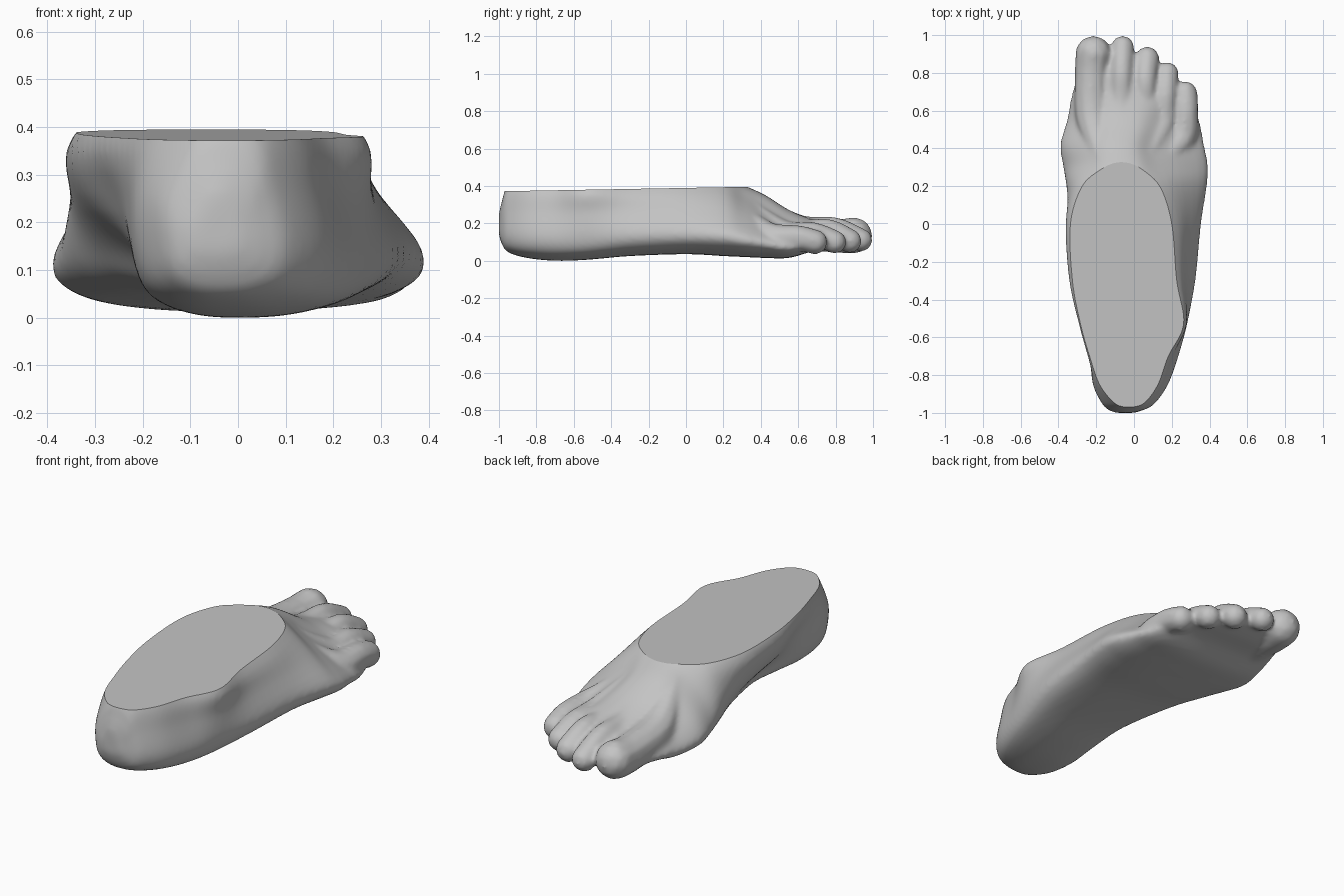
import bpy, bmesh
from mathutils import Vector, Matrix

cube = bpy.data.objects.get("Cube")
if cube:
    bpy.data.objects.remove(cube)

# Body stations: y, top left, mid left, low left, low right, top right, sole, shoulder, crown
STATIONS = [
    (-1.0, -.07, -.09, -.09, .0, -.02, .14, .22, .25),
    (-.985, -.1, -.13, -.13, .05, .03, .09, .27, .31),
    (-.95, -.11, -.165, -.165, .11, .06, .045, .36, .41),
    (-.85, -.18, -.215, -.21, .18, .125, .015, .38, .5),
    (-.7, -.235, -.235, -.22, .235, .18, .0, .38, .5),
    (-.53, -.285, -.26, -.21, .28, .265, .005, .38, .5),
    (-.3, -.33, -.32, -.22, .325, .23, .025, .38, .5),
    (0, -.345, -.35, -.29, .355, .21, .035, .38, .5),
    (.2, -.29, -.35, -.35, .385, .155, .025, .38, .45),
    (.31, -.25, -.34, -.375, .39, .12, .02, .33, .395),
    (.42, -.25, -.35, -.39, .37, .1, .015, .28, .345),
    (.55, -.24, -.32, -.355, .345, .14, .015, .21, .265),
    (.68, -.25, -.31, -.33, .29, .18, .05, .17, .215),
    (.8, -.24, -.28, -.29, .18, .1, .06, .15, .19),
    (.89, -.2, -.23, -.24, .08, .05, .08, .13, .16),
]

# Each toe: tendon start, knuckle, joint, tip as (x, y, z, radius)
TOES = [
    [(-.17, .33, .33, .04), (-.22, .55, .17, .09), (-.225, .78, .135, .092), (-.215, .9, .135, .098)],
    [(-.08, .33, .36, .02), (-.07, .6, .185, .065), (-.065, .8, .175, .058), (-.06, .935, .11, .063)],
    [(-.01, .33, .35, .02), (.05, .58, .165, .067), (.06, .76, .165, .06), (.07, .875, .105, .066)],
    [(.06, .33, .32, .02), (.15, .52, .15, .07), (.165, .68, .145, .063), (.175, .795, .1, .064)],
    [(.15, .33, .25, .03), (.25, .45, .125, .08), (.272, .6, .12, .071), (.27, .69, .1, .068)],
]


def spline(points, steps, closed=False):
    """Catmull-Rom curve through tuples of any length."""
    n, out = len(points), []
    for i in range(n if closed else n - 1):
        ids = [i - 1, i, i + 1, i + 2]
        ids = [j % n if closed else min(max(j, 0), n - 1) for j in ids]
        a, b, c, d = (points[j] for j in ids)
        for s in range(steps):
            t = s / steps
            out.append(tuple(
                q + t / 2 * (r - p + t * (2 * p - 5 * q + 4 * r - w + t * (3 * (q - r) + w - p)))
                for p, q, r, w in zip(a, b, c, d)))
    if not closed:
        out.append(tuple(points[-1]))
    return out


def section(station):
    """Closed ring across the foot at one station."""
    y, tl, ml, ll, rl, tr, sole, shoulder, crown = station
    h, w, top = shoulder - sole, rl - ll, tr - tl
    ring = [
        (tl, shoulder), (ml, sole + .65 * h), (ll, sole + .32 * h),
        (ll + .08 * w, sole + .12 * h), (ll + .27 * w, sole + .02 * h),
        (ll + .5 * w, sole), (rl - .27 * w, sole + .025 * h),
        (rl - .07 * w, sole + .12 * h), (rl, sole + .33 * h),
        (tr + .55 * (rl - tr), sole + .68 * h), (tr, shoulder),
        (tr - .3 * top, crown), (tl + .3 * top, crown),
    ]
    return [(x, y, z) for x, z in spline(ring, 4, True)]


bm = bmesh.new()

# Loft the heel, arch and instep
rings = [[bm.verts.new(p) for p in section(s)] for s in spline(STATIONS, 5)]
for a, b in zip(rings, rings[1:]):
    for i in range(len(a)):
        j = (i + 1) % len(a)
        bm.faces.new((a[i], a[j], b[j], b[i]))
bm.faces.new(rings[0])
bm.faces.new(rings[-1])

# Tendons and toes as chains of overlapping balls
for path in TOES:
    for x, y, z, r in spline(path, 9):
        bmesh.ops.create_icosphere(bm, subdivisions=2, radius=r,
                                   matrix=Matrix.Translation((x, y, z)))
bmesh.ops.recalc_face_normals(bm, faces=bm.faces)
mesh = bpy.data.meshes.new("foot")
bm.to_mesh(mesh)
bm.free()
foot = bpy.data.objects.new("foot", mesh)
bpy.context.collection.objects.link(foot)

# Fuse into one soft skin
remesh = foot.modifiers.new("fuse", 'REMESH')
remesh.mode = 'VOXEL'
remesh.voxel_size = .012
smooth = foot.modifiers.new("soften", 'SMOOTH')
smooth.factor = .5
smooth.iterations = 8
skin = bpy.data.meshes.new_from_object(foot.evaluated_get(bpy.context.evaluated_depsgraph_get()))
foot.modifiers.clear()
foot.data = skin
bpy.data.meshes.remove(mesh)
skin.name = "foot"

# Rest the sole on the ground, then slice the ankle flat
bm = bmesh.new()
bm.from_mesh(skin)
floor = min(v.co.z for v in bm.verts)
bmesh.ops.translate(bm, verts=bm.verts, vec=(0, 0, -floor))
cut = bmesh.ops.bisect_plane(bm, geom=bm.verts[:] + bm.edges[:] + bm.faces[:],
                             plane_co=Vector((0, -.96, .372)),
                             plane_no=Vector((0, -.018, 1)), clear_outer=True)
for f in bm.faces:
    f.smooth = True
rim = [e for e in cut["geom_cut"] if isinstance(e, bmesh.types.BMEdge)]
cap = bmesh.ops.holes_fill(bm, edges=rim, sides=0)["faces"]
for f in cap:
    f.smooth = False
    for e in f.edges:
        e.smooth = False
bmesh.ops.recalc_face_normals(bm, faces=bm.faces)
bm.to_mesh(skin)
bm.free()

# Plain grey
grey = bpy.data.materials.new("plain grey")
grey.use_nodes = True
color = (.55, .55, .55, 1)
grey.diffuse_color = color
grey.node_tree.nodes["Principled BSDF"].inputs["Base Color"].default_value = color
skin.materials.clear()
skin.materials.append(grey)
